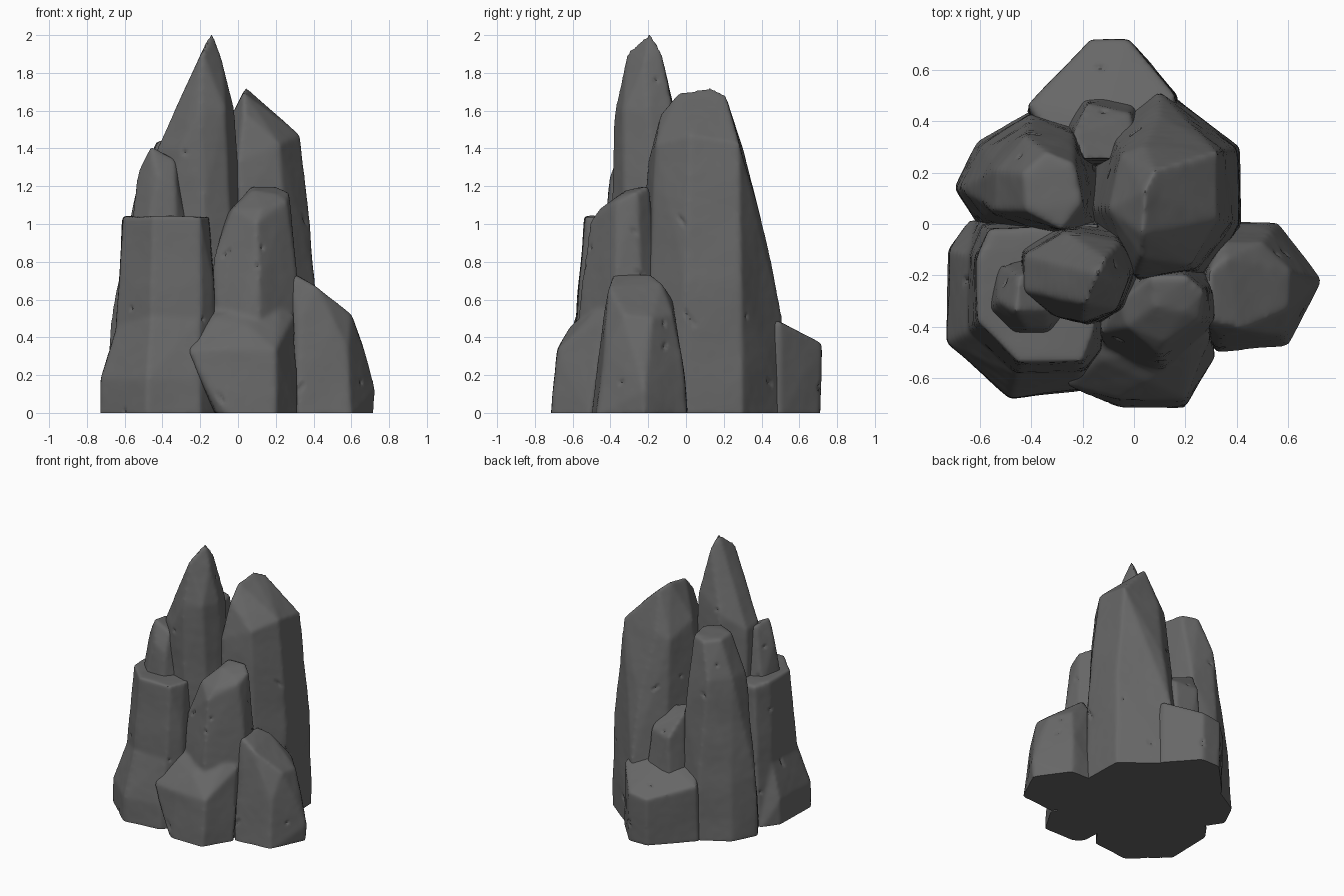
import bpy
import bmesh
import random
from mathutils import Vector, noise

random.seed(4)

start_cube = bpy.data.objects.get("Cube")
if start_cube:
    bpy.data.objects.remove(start_cube, do_unlink=True)

# Single stone colour
STONE = (0.135, 0.135, 0.135)
stone = bpy.data.materials.new("dark grey stone")
stone.use_nodes = True
stone.diffuse_color = (*STONE, 1)
shader = next(n for n in stone.node_tree.nodes if n.type == "BSDF_PRINCIPLED")
shader.inputs["Base Color"].default_value = (*STONE, 1)
shader.inputs["Roughness"].default_value = 0.9


def block(foot, crown, floor=-0.02):
    """Points of one chunk: foot outline plus the points of its sides and top."""
    return [(x, y, floor) for x, y in foot] + crown


def hull_mesh(name, blocks):
    """Convex faceted chunks, one around each group of points."""
    mesh = bpy.data.meshes.new(name)
    bm = bmesh.new()
    for points in blocks:
        verts = [bm.verts.new(p) for p in points]
        result = bmesh.ops.convex_hull(bm, input=verts)
        loose = [v for v in result["geom_interior"] if isinstance(v, bmesh.types.BMVert)]
        bmesh.ops.delete(bm, geom=list(set(loose)), context="VERTS")
    bmesh.ops.recalc_face_normals(bm, faces=bm.faces)
    bm.to_mesh(mesh)
    bm.free()
    return mesh


def weather(mesh, nick_count):
    """Gentle unevenness, a few short chipped cracks and a flat underside."""
    nicks = []
    for _ in range(nick_count):
        centre = random.choice(mesh.vertices).co.copy()
        along = Vector((random.uniform(-1, 1), random.uniform(-1, 1), 0.5)).normalized()
        nicks.append((centre, along, random.uniform(0.02, 0.05)))
    moved = []
    for v in mesh.vertices:
        push = 0.006 * noise.noise(v.co * 4) + 0.001 * noise.noise(v.co * 17)
        for centre, along, length in nicks:
            offset = v.co - centre
            if offset.length < 0.1:
                run = offset.dot(along)
                gap = (offset - along * run).length
                if abs(run) < length and gap < 0.014:
                    push -= 0.014 * (1 - gap / 0.014)
        moved.append(v.co + v.normal * push)
    for v, co in zip(mesh.vertices, moved):
        v.co = (co.x, co.y, max(co.z, 0))


def rock(name, *blocks, nicks=5):
    """Chunks fused into one stone, with softly worn edges."""
    obj = bpy.data.objects.new(name, hull_mesh(name, blocks))
    bpy.context.collection.objects.link(obj)
    remesh = obj.modifiers.new("even surface", "REMESH")
    remesh.mode = "VOXEL"
    remesh.voxel_size = 0.014
    smooth = obj.modifiers.new("worn edges", "SMOOTH")
    smooth.factor = 0.5
    smooth.iterations = 6
    graph = bpy.context.evaluated_depsgraph_get()
    worn = bpy.data.meshes.new_from_object(obj.evaluated_get(graph))
    obj.modifiers.clear()
    weather(worn, nicks)
    worn.materials.clear()
    worn.materials.append(stone)
    obj.data = worn
    worn.name = name

    bpy.ops.object.select_all(action="DESELECT")
    obj.select_set(True)
    bpy.context.view_layer.objects.active = obj
    bpy.ops.object.shade_smooth_by_angle(angle=0.8)


# Tall central pillars
rock("tall_spire", block(
    foot=[(-.48, -.28), (-.45, -.05), (-.3, .05), (-.05, .05), (.05, -.15), (.02, -.33), (-.15, -.39)],
    crown=[(-.14, -.19, 2.015), (-.19, -.31, 1.91), (-.11, -.13, 1.91), (-.08, -.22, 1.86),
           (-.2, -.375, 1.6), (-.06, -.07, 1.6), (-.02, -.2, 1.6), (-.07, -.33, 1.6),
           (-.43, -.26, 1.4), (-.43, -.12, 1.38), (-.26, -.03, 1.5), (.01, -.16, 1.2),
           (-.18, -.395, 1.1), (-.3, -.36, 1.4)]),
     nicks=7)

rock("right_tower", block(
    foot=[(-.25, .05), (-.12, .42), (.1, .54), (.41, .3), (.42, -.01), (.3, -.22), (.02, -.23)],
    crown=[(.03, -.04, 1.7), (.04, .13, 1.725), (.08, .21, 1.69), (.325, .28, 1.43),
           (.33, .02, 1.47), (.22, -.16, 1.42), (.03, -.13, 1.59), (0, -.2, 1.33),
           (-.1, .06, 1.45), (.04, .3, 1.4), (-.05, .27, 1.35), (.1, .43, .9),
           (.1, .51, .5), (.4, .29, .7), (.405, 0, .7), (.02, -.22, 1.1)]),
     nicks=9)

rock("rear_left_pillar", block(
    foot=[(-.7, .14), (-.61, .32), (-.4, .44), (-.2, .38), (-.1, .2), (-.1, -.1), (-.6, -.02)],
    crown=[(-.43, .2, 1.44), (-.42, .05, 1.44), (-.34, .28, 1.43), (-.23, .23, 1.44),
           (-.2, .08, 1.44), (-.28, -.02, 1.43), (-.54, .05, 1.17), (-.54, .21, 1.17),
           (-.42, .34, 1.17), (-.68, .14, .45), (-.59, .3, .45), (-.4, .42, .45),
           (-.23, .35, .9)]),
     nicks=8)

# Front left column with a flared footing, and the knob standing on it
rock("front_left_column",
     block(
         foot=[(-.62, .02), (-.67, -.1), (-.67, -.44), (-.47, -.63), (-.19, -.62), (-.1, -.5), (-.1, .05)],
         crown=[(-.56, -.02, 1.03), (-.61, -.14, 1.04), (-.61, -.38, 1.04), (-.45, -.535, 1.04),
                (-.2, -.535, 1.04), (-.155, -.42, 1.04), (-.14, 0, 1.03), (-.13, -.48, .7)]),
     block(
         foot=[(-.64, .02), (-.725, -.1), (-.73, -.46), (-.48, -.68), (-.2, -.65), (-.1, -.5), (-.1, 0)],
         crown=[(-.72, -.1, .18), (-.725, -.46, .18), (-.48, -.675, .18), (-.2, -.64, .18),
                (-.64, -.12, .45), (-.64, -.42, .45), (-.46, -.59, .5), (-.2, -.58, .5),
                (-.12, -.1, .4), (-.12, -.45, .4)]),
     nicks=9)

rock("left_knob", block(
    foot=[(-.57, -.34), (-.53, -.15), (-.3, -.1), (-.25, -.33), (-.33, -.43), (-.48, -.43)],
    crown=[(-.46, -.34, 1.41), (-.45, -.2, 1.4), (-.36, -.18, 1.35), (-.335, -.34, 1.34),
           (-.53, -.3, 1.27), (-.28, -.25, 1.2), (-.42, -.4, 1.25), (-.33, -.4, 1.2)],
    floor=0.95), nicks=2)

# Front centre column flaring into a sloping block at its foot
rock("front_centre_column",
     block(
         foot=[(-.15, -.42), (-.1, -.1), (.2, -.05), (.36, -.2), (.31, -.45), (.12, -.6), (-.08, -.58)],
         crown=[(.07, -.2, 1.2), (.2, -.2, 1.2), (.27, -.26, 1.17), (.2, -.34, 1.16),
                (.08, -.32, 1.18), (.26, -.37, 1.12), (.12, -.46, 1.08), (.1, -.51, 1.01),
                (-.03, -.4, 1.08), (-.06, -.3, 1.06), (-.13, -.42, .82), (.31, -.37, .75),
                (.11, -.55, .7)]),
     block(
         foot=[(-.1, -.67), (-.05, -.715), (.2, -.715), (.32, -.51), (.1, -.3), (-.12, -.4)],
         crown=[(-.14, -.42, .56), (-.13, -.53, .51), (.04, -.5, .56), (.22, -.48, .54),
                (.3, -.43, .52), (-.265, -.55, .35), (-.265, -.63, .33), (-.06, -.68, .34),
                (.2, -.68, .33), (.1, -.4, .62), (-.2, -.65, .18), (.05, -.61, .46)]),
     nicks=9)

# Low rocks at the right and the rear
rock("right_low_rock", block(
    foot=[(.32, -.5), (.6, -.475), (.715, -.22), (.56, .005), (.3, .02), (.2, -.25)],
    crown=[(.28, -.38, .74), (.29, -.19, .74), (.36, -.13, .69), (.42, -.41, .67),
           (.6, -.33, .52), (.61, -.18, .5), (.5, -.07, .53), (.34, -.07, .6),
           (.33, -.44, .5), (.665, -.26, .33), (.58, -.43, .33), (.53, -.02, .3),
           (.73, -.22, .12)]),
     nicks=6)

rock("rear_low_block", block(
    foot=[(-.42, .44), (-.17, .71), (-.02, .71), (.17, .5), (.2, .25), (-.3, .2)],
    crown=[(-.17, .72, .35), (-.02, .72, .37), (.16, .5, .48), (-.41, .46, .42),
           (-.1, .42, .52), (.12, .3, .55), (-.3, .3, .5)]),
     nicks=6)

rock("rear_shard", block(
    foot=[(-.28, .38), (-.22, .5), (.02, .52), (.08, .3), (-.2, .2)],
    crown=[(-.01, .43, .74), (-.18, .47, .72), (-.24, .35, .9), (-.2, .25, .92),
           (.02, .25, .84)]),
     nicks=3)
